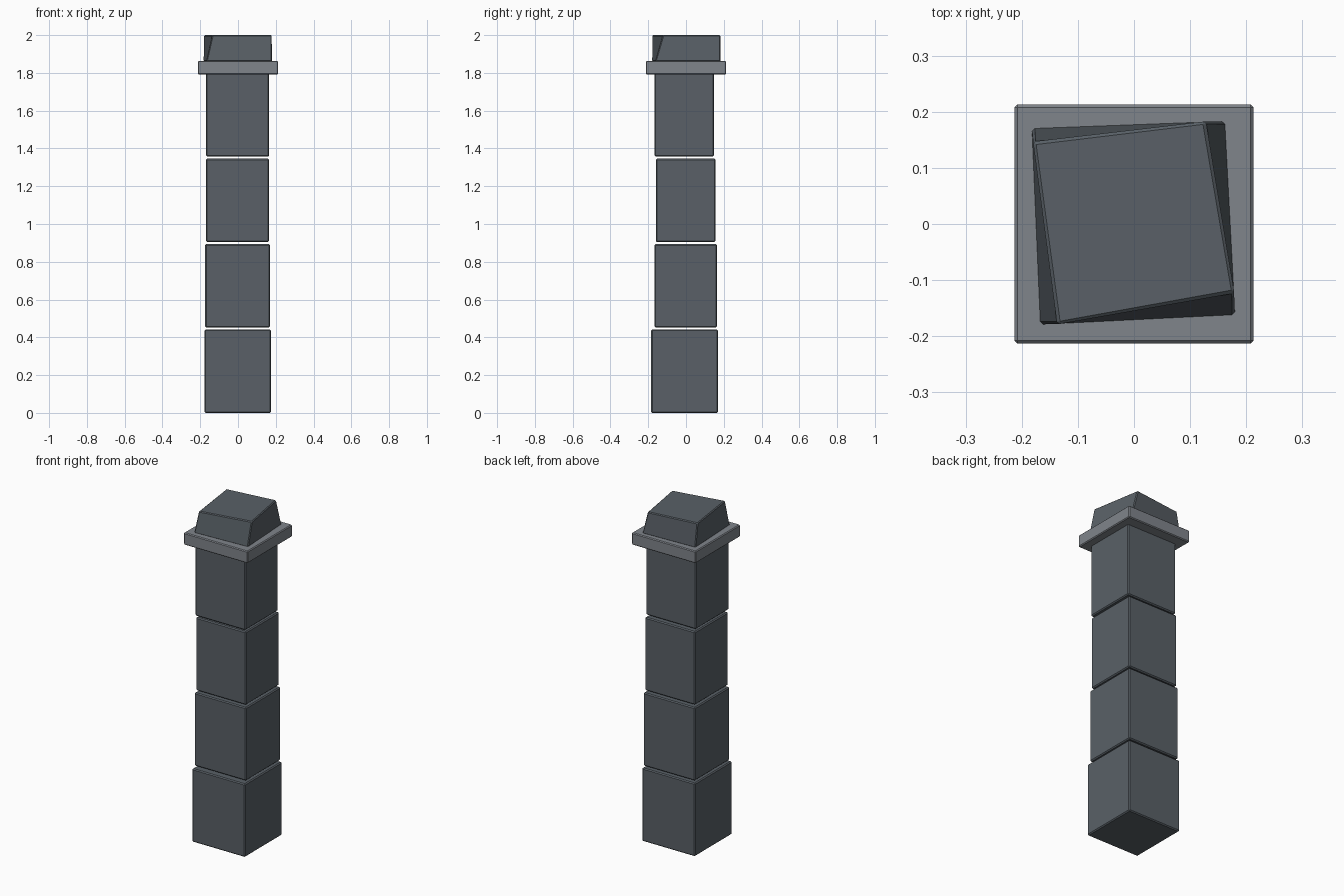
import bpy

if "Cube" in bpy.data.objects:
    bpy.data.objects.remove(bpy.data.objects["Cube"])


def material(name, color):
    m = bpy.data.materials.new(name)
    m.diffuse_color = (*color, 1)
    m.use_nodes = True
    m.node_tree.nodes["Principled BSDF"].inputs["Base Color"].default_value = m.diffuse_color
    return m


stone = material("dark slate", (0.100, 0.118, 0.135))
trim = material("grey stone", (0.215, 0.232, 0.258))


def block(name, bottom, top, z0, z1, mat, bevel):
    """Solid between two four-cornered outlines, with chamfered edges."""
    verts = [(x, y, z0) for x, y in bottom] + [(x, y, z1) for x, y in top]
    faces = [(3, 2, 1, 0), (4, 5, 6, 7)]
    faces += [(i, (i + 1) % 4, (i + 1) % 4 + 4, i + 4) for i in range(4)]
    me = bpy.data.meshes.new(name)
    me.from_pydata(verts, [], faces)
    me.materials.append(mat)
    ob = bpy.data.objects.new(name, me)
    bpy.context.collection.objects.link(ob)
    mod = ob.modifiers.new("chamfer", 'BEVEL')
    mod.width = bevel
    mod.segments = 1
    mod.limit_method = 'ANGLE'
    return ob


def rect(x0, x1, y0, y1):
    return [(x0, y0), (x1, y0), (x1, y1), (x0, y1)]


# four stacked shaft blocks, each slightly uneven in width
sizes = [(-.178, .175, -.184, .170), (-.174, .170, -.167, .164),
         (-.169, .165, -.160, .156), (-.169, .165, -.167, .148)]
for i, s in enumerate(sizes):
    z = 0.4525 * i
    block(f"shaft_block_{i + 1}", rect(*s), rect(*s), z, z + 0.441, stone, 0.006)

# projecting slab
r = rect(-.213, .213, -.213, .213)
block("collar_slab", r, r, 1.791, 1.864, trim, 0.005)

# twisted, tapering capstone
base = [(-.168, -.179), (.180, -.163), (.163, .183), (-.182, .171)]
top = [(-.136, -.179), (.179, -.122), (.127, .183), (-.180, .146)]
block("capstone", base, top, 1.860, 2.0, stone, 0.005)
